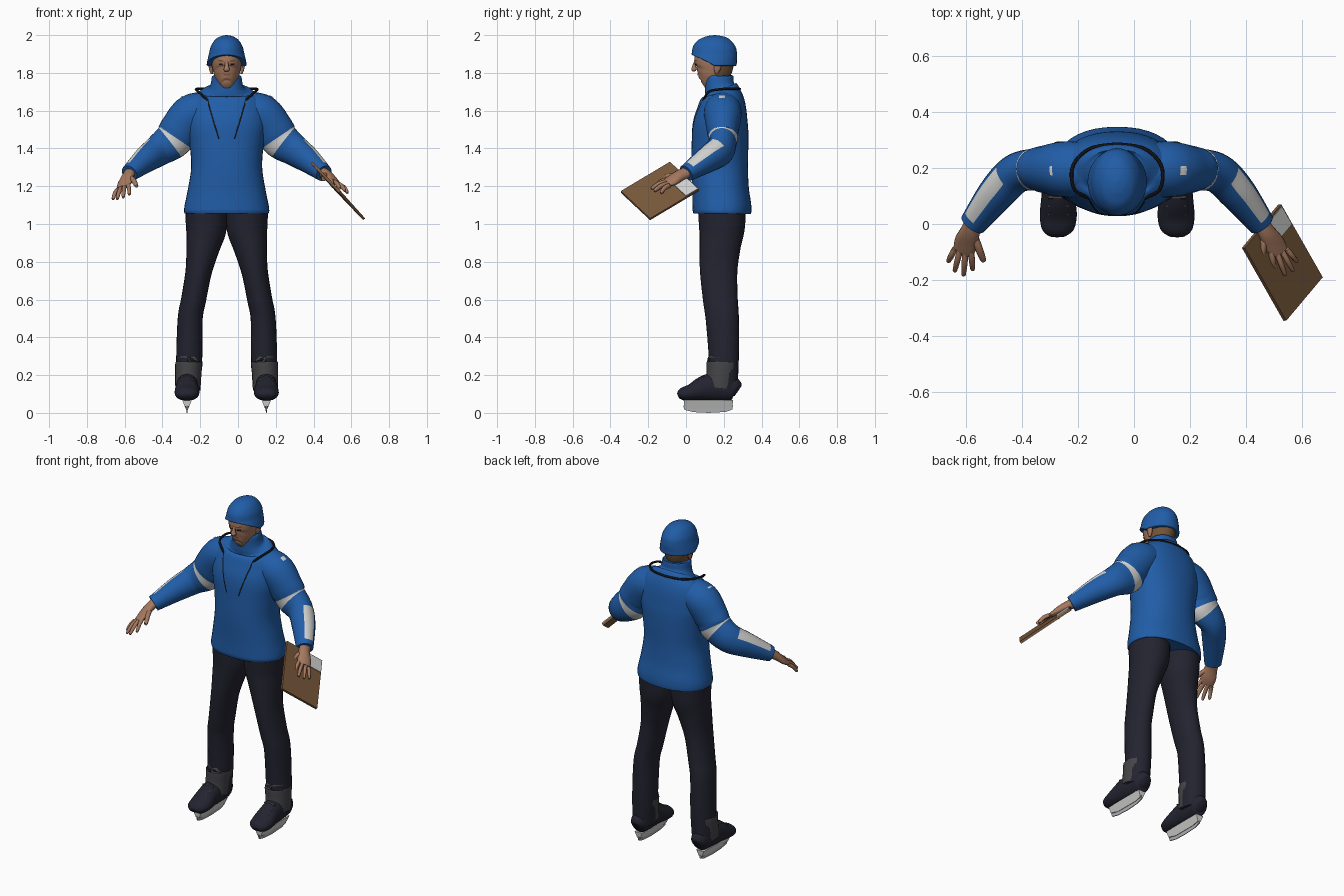
import bpy, bmesh, math
from mathutils import Vector
from mathutils.bvhtree import BVHTree

if "Cube" in bpy.data.objects:
    bpy.data.objects.remove(bpy.data.objects["Cube"])

CX = -0.06  # body centre line
UP, FRONT = Vector((0, 0, 1)), Vector((0, -1, 0))


def material(name, r, g, b):
    m = bpy.data.materials.new(name)
    m.use_nodes = True
    m.diffuse_color = (r, g, b, 1)
    bsdf = m.node_tree.nodes["Principled BSDF"]
    bsdf.inputs["Base Color"].default_value = (r, g, b, 1)
    bsdf.inputs["Roughness"].default_value = 0.7
    return m


blue = material("jacket blue", 0.015, 0.11, 0.39)
navy = material("dark navy", 0.017, 0.017, 0.03)
white = material("reflective white", 0.65, 0.65, 0.64)
skin = material("skin", 0.38, 0.19, 0.115)
wood = material("board brown", 0.19, 0.1, 0.045)
grey = material("cuff grey", 0.06, 0.06, 0.066)
black = material("cord black", 0.006, 0.006, 0.008)
hair = material("hair brown", 0.17, 0.09, 0.04)
lip = material("lip", 0.25, 0.09, 0.06)
metal = material("blade metal", 0.42, 0.43, 0.45)


def finish(name, bm, mats, angle=50):
    bmesh.ops.recalc_face_normals(bm, faces=bm.faces)
    me = bpy.data.meshes.new(name)
    bm.to_mesh(me)
    bm.free()
    for m in mats:
        me.materials.append(m)
    for p in me.polygons:
        p.use_smooth = True
    me.set_sharp_from_angle(angle=math.radians(angle))
    ob = bpy.data.objects.new(name, me)
    bpy.context.collection.objects.link(ob)
    return ob


def spline(pts, sub):
    """Catmull-Rom through tuples of any length."""
    out = []
    for i in range(len(pts) - 1):
        q = [pts[max(i - 1, 0)], pts[i], pts[i + 1], pts[min(i + 2, len(pts) - 1)]]
        for k in range(sub):
            t = k / sub
            out.append([b + t * ((c - a) + t * ((2*a - 5*b + 4*c - d) + t * (3*b - a - 3*c + d))) / 2
                        if t else b for a, b, c, d in zip(*q)])
    return out + [list(pts[-1])]


def loft(name, pts, mats, ref=UP, side=1, seg=24, sub=5, power=2, rule=None, deform=None):
    """Skin along (x, y, z, radius toward ref, radius across); x is outward from the centre line."""
    rows = spline(pts, sub)
    pos = [Vector(r[:3]) for r in rows]
    bm = bmesh.new()
    rings = []
    for i, r in enumerate(rows):
        t = (pos[min(i + 1, len(pos) - 1)] - pos[max(i - 1, 0)]).normalized()
        n = (ref - t * ref.dot(t)).normalized()
        b = t.cross(n)
        ring = []
        for k in range(seg):
            a = 2 * math.pi * k / seg
            c, s = [math.copysign(abs(f) ** (2 / power), f) for f in (math.cos(a), math.sin(a))]
            co = pos[i] + n * max(r[3], 0.002) * c + b * max(r[4], 0.002) * s
            co.x = CX + side * co.x
            ring.append(bm.verts.new(deform(co) if deform else co))
        rings.append(ring)
    for i in range(len(rings) - 1):
        for k in range(seg):
            j = (k + 1) % seg
            f = bm.faces.new((rings[i][k], rings[i][j], rings[i + 1][j], rings[i + 1][k]))
            if rule:
                a = (360 * (k + 0.5) / seg + 180) % 360 - 180
                f.material_index = rule((i + 0.5) / sub, a, f.calc_center_median())
    bm.faces.new(rings[0])
    bm.faces.new(rings[-1])
    return finish(name, bm, mats)


def surface(ob):
    return BVHTree.FromPolygons([v.co for v in ob.data.vertices],
                                [tuple(p.vertices) for p in ob.data.polygons])


def decal(name, centre, u, v, tree, mat, n=6):
    """Thin patch wrapped onto a surface; u and v are its half sides."""
    bm = bmesh.new()
    bmesh.ops.create_grid(bm, x_segments=n, y_segments=n, size=1)
    for w in bm.verts:
        co, nor, *_ = tree.find_nearest(Vector(centre) + Vector(u) * w.co.x + Vector(v) * w.co.y)
        w.co = co + nor * 0.003
    return finish(name, bm, [mat])


def prism(name, outline, width, mat, side):
    """Side outline in (y, z), with half thickness given by height."""
    bm = bmesh.new()
    x = CX + side * 0.21
    rows = [[bm.verts.new((x + s * width(z), y, z)) for y, z in outline] for s in (-1, 1)]
    for row in rows:
        bm.faces.new(row)
    for i in range(len(outline)):
        j = (i + 1) % len(outline)
        bm.faces.new((rows[0][i], rows[0][j], rows[1][j], rows[1][i]))
    return finish(name, bm, [mat], 30)


# jacket body with collar
torso = loft("jacket_body", [
    (0, .19, 1.06, .135, .2), (0, .19, 1.056, .152, .222), (0, .19, 1.09, .156, .224),
    (0, .183, 1.18, .15, .206), (0, .178, 1.3, .15, .188), (0, .18, 1.42, .15, .196),
    (0, .182, 1.52, .147, .212), (0, .19, 1.6, .132, .21), (0, .193, 1.66, .116, .19),
    (0, .19, 1.695, .098, .15), (0, .182, 1.715, .084, .1), (0, .177, 1.74, .077, .085),
    (0, .175, 1.78, .076, .078), (0, .175, 1.782, .066, .068)],
    [blue], FRONT, seg=40, power=2.25)
body = surface(torso)
decal("chest_tab", (CX, .03, 1.3), (.012, 0, 0), (0, 0, .025), body, white)
decal("hem_patch", (.015, .04, 1.1), (.035, 0, .02), (.012, 0, .03), body, grey)
decal("collar_zip", (CX, .1, 1.715), (.012, 0, 0), (0, 0, .012), body, black)

# neck and head, with hair at the back
loft("neck", [(0, .17, 1.68, .06, .06), (0, .165, 1.82, .06, .06)], [skin], FRONT)
head = loft("head", [
    (0, .09, 1.737, .02, .02), (0, .1, 1.745, .043, .036), (0, .123, 1.775, .077, .06),
    (0, .143, 1.815, .098, .073), (0, .15, 1.87, .106, .081), (0, .15, 1.93, .1, .078)],
    [skin, hair], FRONT, seg=36, rule=lambda t, a, c: int(abs(a) > 100 and c.z > 1.785))
face = surface(head)
loft("nose", [(0, .047, 1.86, .004, .008), (0, .043, 1.835, .01, .011),
              (0, .043, 1.818, .015, .016), (0, .046, 1.808, .006, .01)], [skin], FRONT, seg=12)
decal("mouth", (CX, .045, 1.787), (.024, 0, 0), (0, 0, .005), face, lip)

# knitted cap: the edge is high over the forehead and low over the ears


def cap_edge(co):
    if co.z < 1.9:
        d = Vector((co.x - CX, co.y - .15))
        co.z += (1.9 - co.z) * 0.9 * max(0, -d.y / d.length)
    return co


loft("cap", [(0, .15, 1.838, .105, .09), (0, .15, 1.84, .117, .105), (0, .15, 1.865, .119, .102),
             (0, .15, 1.9, .12, .094), (0, .151, 1.94, .112, .084), (0, .152, 1.975, .084, .062),
             (0, .152, 1.993, .046, .034), (0, .152, 2.0, .004, .004)],
     [blue], FRONT, seg=36, deform=cap_edge)

# clipboard: a slab spanned by two edges from one corner
corner, eu, ev = Vector((.39, -.085, 1.325)), Vector((.13, .155, -.145)), Vector((.148, -.26, -.155))
normal = ev.cross(eu).normalized()


def slab(name, u0, u1, v0, v1, lo, hi, mat):
    bm = bmesh.new()
    bmesh.ops.create_cube(bm, size=1)
    for w in bm.verts:
        u, v, h = (u0, u1)[w.co.x > 0], (v0, v1)[w.co.y > 0], (lo, hi)[w.co.z > 0]
        w.co = corner + eu * u + ev * v + normal * h
    return finish(name, bm, [mat], 30)


slab("clipboard", 0, 1, 0, 1, -.007, .007, wood)
slab("clipboard_paper", .55, .98, .02, .26, .007, .011, white)


def grip(co):
    """Bends the left hand onto the outer face of the board."""
    return co + normal * 0.38 * max(0, -co.y)


for side, tag in ((1, "left"), (-1, "right")):
    # sleeve with a reflective band and a forearm strip
    def sleeve_rule(t, a, c):
        return int(2.75 < t < 3.25 or (4.2 < t < 5.8 and -60 < a < 0))
    arm = loft(tag + "_sleeve", [
        (.08, .195, 1.62, .08, .09), (.18, .195, 1.585, .105, .1), (.25, .195, 1.5, .104, .086),
        (.285, .195, 1.445, .101, .076), (.36, .18, 1.39, .085, .071), (.43, .11, 1.34, .07, .066),
        (.515, 0, 1.268, .045, .048)], [blue, white], side=side, sub=8, rule=sleeve_rule)
    decal(tag + "_shoulder_tab", (CX + side * .24, .19, 1.68), (.011, 0, -.008), (0, .017, 0),
          surface(arm), white)

    # hand
    across = Vector((-.85, -.1, .45)).normalized()
    bend = grip if side > 0 else None
    loft(tag + "_palm", [(.51, .01, 1.275, .033, .028), (.525, -.03, 1.25, .037, .024),
                         (.54, -.07, 1.215, .044, .019), (.552, -.1, 1.192, .038, .012)],
         [skin], across, side, 16, deform=bend)
    knuckle = Vector((.55, -.092, 1.197))
    tips = [(.515, -.165, 1.155), (.548, -.185, 1.14), (.58, -.17, 1.132), (.603, -.135, 1.13)]
    digits = [(knuckle + across * (.033 - .022 * i), Vector(tip), .011) for i, tip in enumerate(tips)]
    digits.append((Vector((.515, -.03, 1.25)), Vector((.475, -.135, 1.2)), .014))
    for i, (a, b, r) in enumerate(digits):
        mid = (a + b) / 2 + Vector((0, 0, .008))
        loft(f"{tag}_finger_{i + 1}", [(*a, r, r), (*mid, r, r), (*a.lerp(b, .93), r * .75, r * .75),
             (*b, .003, .003)], [skin], across, side, 10, 3, deform=bend)

    # trouser leg
    loft(tag + "_trouser_leg", [
        (.11, .19, 1.1, .128, .11), (.108, .19, .98, .121, .108), (.125, .18, .88, .109, .09),
        (.148, .173, .75, .099, .07), (.175, .182, .6, .092, .066), (.193, .192, .5, .088, .066),
        (.198, .2, .3, .08, .069), (.203, .198, .12, .074, .064)], [navy], FRONT, side)

    # boot, ankle cuff and laces
    def flat_sole(co):
        co.z = max(co.z, .066)
        return co
    loft(tag + "_boot", [
        (.205, .275, .115, .03, .025), (.205, .255, .125, .06, .048), (.207, .18, .14, .078, .057),
        (.21, .1, .13, .068, .06), (.21, .03, .108, .046, .066), (.212, -.02, .098, .034, .056),
        (.212, -.042, .09, .014, .03)], [navy], UP, side, deform=flat_sole)
    loft(tag + "_ankle_cuff", [(.206, .18, .13, .08, .066), (.204, .188, .2, .08, .069),
                               (.2, .192, .262, .084, .072), (.2, .192, .268, .078, .068)],
         [grey, navy], FRONT, side, rule=lambda t, a, c: int(abs(a) > 115 and c.z < .21))
    for i in range(3):
        y, z = .095 - .03 * i, .197 - .02 * i
        loft(f"{tag}_lace_{i + 1}", [(.175, y, z - .006, .005, .005), (.21, y, z, .005, .005),
             (.245, y, z - .006, .005, .005)], [grey], UP, side, 8, 3)

    # skate
    prism(tag + "_blade_holder", [(-.012, .068), (.25, .068), (.245, .03), (.2, .022), (.05, .022),
                                  (-.008, .035)], lambda z: .006 + (z - .02) * .4, white, side)
    prism(tag + "_blade", [(-.015, .04), (.248, .04), (.246, .018), (.21, .005), (.12, 0), (.04, .004),
                           (-.008, .016)], lambda z: .004 if z > .01 else .002, metal, side)

    # facial features and ear
    decal(tag + "_eye", (CX + side * .032, .05, 1.845), (.012, 0, 0), (0, 0, .005), face, black)
    decal(tag + "_brow", (CX + side * .034, .05, 1.864), (.019, 0, side * .002), (0, 0, .004), face, hair)
    loft(tag + "_ear", [(.078, .16, 1.795, .006, .006), (.083, .165, 1.82, .018, .01),
                        (.087, .17, 1.85, .02, .011)], [skin], FRONT, side, 12)

    # whistle cord: loose round the collar, lying on the chest in front
    pts = [Vector((CX + side * x, y, z)) for x, y, z in
           [(0, .285, 1.715), (.09, .272, 1.716), (.145, .23, 1.716), (.163, .18, 1.713), (.15, .12, 1.7)]]
    for k in range(9):
        f = k / 8
        co, nor, *_ = body.find_nearest(Vector((CX + side * (.11 - .068 * f), .06 - .035 * f, 1.67 - .22 * f)))
        pts.append(co + nor * .005)
    cu = bpy.data.curves.new(tag + "_cord", "CURVE")
    cu.dimensions = "3D"
    cu.bevel_depth = .0065
    cu.bevel_resolution = 2
    cu.use_fill_caps = True
    sp = cu.splines.new("POLY")
    path = spline([tuple(p) for p in pts], 3)
    sp.points.add(len(path) - 1)
    for p, co in zip(sp.points, path):
        p.co = (*co, 1)
    cu.materials.append(black)
    bpy.context.collection.objects.link(bpy.data.objects.new(tag + "_cord", cu))
